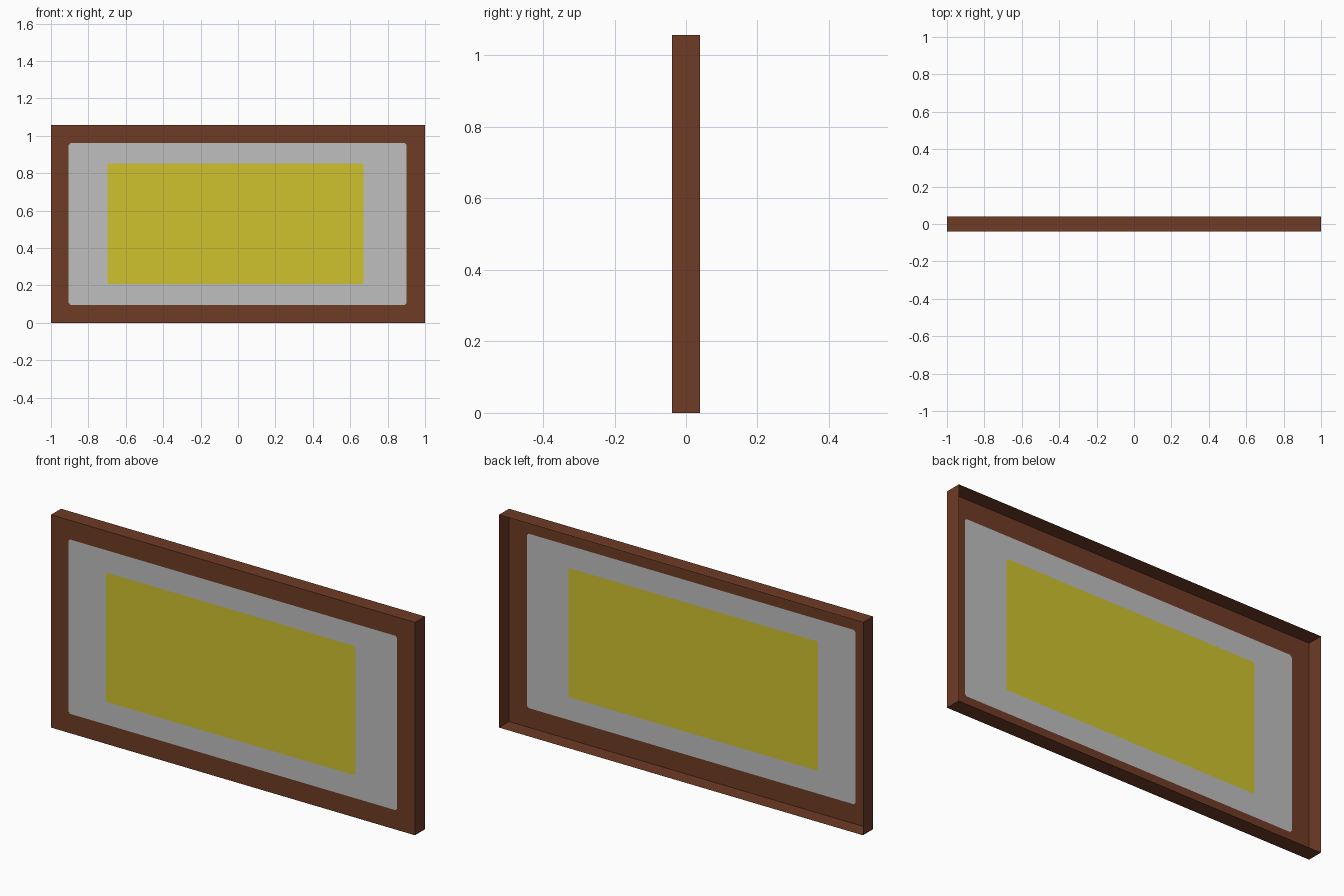
import bpy, bmesh

if "Cube" in bpy.data.objects:
    bpy.data.objects.remove(bpy.data.objects["Cube"])

W, H, D = 1.0, 1.057, 0.039   # half width, height, half depth


def material(name, rgb):
    m = bpy.data.materials.new(name)
    m.diffuse_color = (*rgb, 1.0)
    m.use_nodes = True
    m.node_tree.nodes["Principled BSDF"].inputs["Base Color"].default_value = m.diffuse_color
    return m


brown = material("brown wood", (0.158, 0.044, 0.018))
grey = material("light grey", (0.52, 0.52, 0.52))
yellow = material("mustard yellow", (0.62, 0.54, 0.027))


def make_object(name, bm, mats):
    mesh = bpy.data.meshes.new(name)
    bm.to_mesh(mesh)
    bm.free()
    for m in mats:
        mesh.materials.append(m)
    ob = bpy.data.objects.new(name, mesh)
    bpy.context.collection.objects.link(ob)


def ring(bm, x0, x1, z0, z1, c):
    """Rectangle with corners cut by c, counter-clockwise seen from the front."""
    pts = [(x0 + c, z0), (x1 - c, z0), (x1, z0 + c), (x1, z1 - c),
           (x1 - c, z1), (x0 + c, z1), (x0, z1 - c), (x0, z0 + c)]
    return [bm.verts.new((x, -D, z)) for x, z in pts]


# Flat front panel: brown border, grey mount, yellow centre
bm = bmesh.new()
rings = [ring(bm, -W, W, 0, H, 0),
         ring(bm, -0.905, 0.902, 0.096, 0.962, 0.01),
         ring(bm, -0.698, 0.672, 0.209, 0.851, 0.006)]
for k in range(2):
    a, b = rings[k], rings[k + 1]
    for i in range(8):
        j = (i + 1) % 8
        bm.faces.new((a[i], a[j], b[j], b[i])).material_index = k
bm.faces.new(rings[2]).material_index = 2
bmesh.ops.remove_doubles(bm, verts=bm.verts[:], dist=1e-5)
make_object("front_panel", bm, [brown, grey, yellow])

# Thin rim running back from the panel, open at the rear
bm = bmesh.new()
corners = [(-W, 0), (W, 0), (W, H), (-W, H)]
front = [bm.verts.new((x, -D, z)) for x, z in corners]
back = [bm.verts.new((x, D, z)) for x, z in corners]
for i in range(4):
    j = (i + 1) % 4
    bm.faces.new((front[i], back[i], back[j], front[j]))
make_object("frame_rim", bm, [brown])
